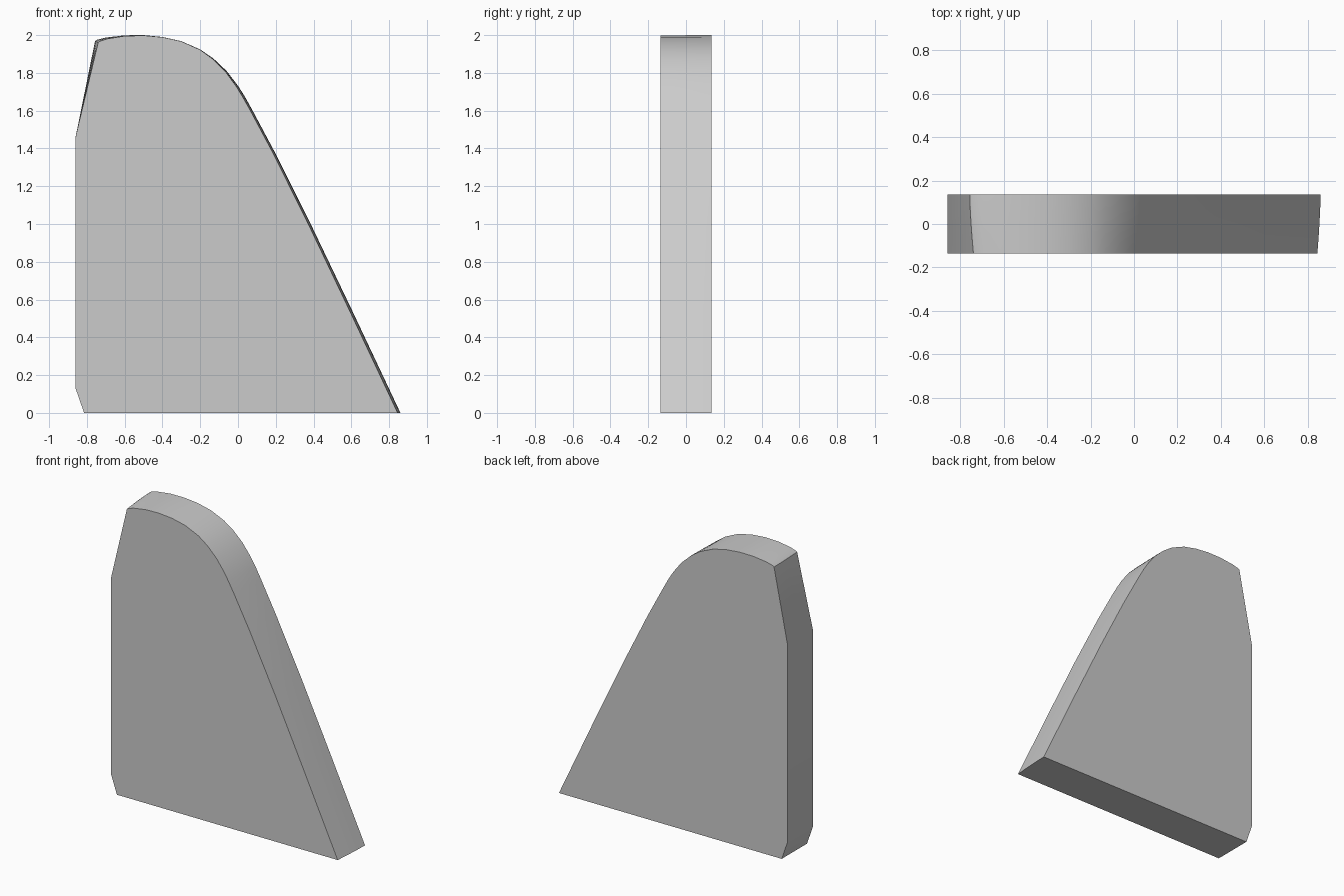
import bpy, bmesh, math

if "Cube" in bpy.data.objects:
    bpy.data.objects.remove(bpy.data.objects["Cube"])

# Outline at the back face: x, z, then the inward shift reached at the front face
BASE = [(-0.86, 1.46, 0, 0), (-0.86, 0.13, 0, 0), (-0.815, 0, 0, 0)]
SLOPE = [(0.86, 0, -0.015, 0), (0.61, 0.53, -0.014, 0), (0.385, 1.0, -0.013, 0),
         (0.195, 1.38, -0.012, 0), (0.075, 1.605, -0.012, 0)]
CROWN = [(0.035, 1.677, -0.011, -0.003), (0.0, 1.732, -0.009, -0.004),
         (-0.06, 1.81, -0.006, -0.004), (-0.13, 1.876, -0.003, -0.003),
         (-0.2, 1.924, 0, -0.002), (-0.3, 1.968, 0, -0.001),
         (-0.4, 1.99, 0, -0.001), (-0.5, 2.0, 0, -0.002),
         (-0.6, 1.999, 0, -0.004), (-0.7, 1.987, 0.01, -0.006),
         (-0.745, 1.976, 0.015, -0.008), (-0.757, 1.968, 0.017, -0.006)]
OUTLINE = BASE + SLOPE + CROWN
HALF = 0.136

# Plate sections from back to front, tapering more strongly near the front
bm = bmesh.new()
rings = []
for t in (0, 0.25, 0.5, 0.75, 1):
    k = t ** 1.5
    y = HALF - 2 * HALF * t
    rings.append([bm.verts.new((x + dx * k, y, z + dz * k)) for x, z, dx, dz in OUTLINE])

# Rim and the two flat faces
n = len(OUTLINE)
for a, b in zip(rings, rings[1:]):
    for i in range(n):
        j = (i + 1) % n
        bm.faces.new((a[i], a[j], b[j], b[i]))
bm.faces.new(rings[0])
bm.faces.new(rings[-1])
bmesh.ops.recalc_face_normals(bm, faces=bm.faces)

mesh = bpy.data.meshes.new("curved_fin_plate")
bm.to_mesh(mesh)
bm.free()
fin = bpy.data.objects.new("curved_fin_plate", mesh)
bpy.context.collection.objects.link(fin)
bpy.context.view_layer.objects.active = fin
fin.select_set(True)
bpy.ops.object.shade_smooth_by_angle(angle=math.radians(30))
